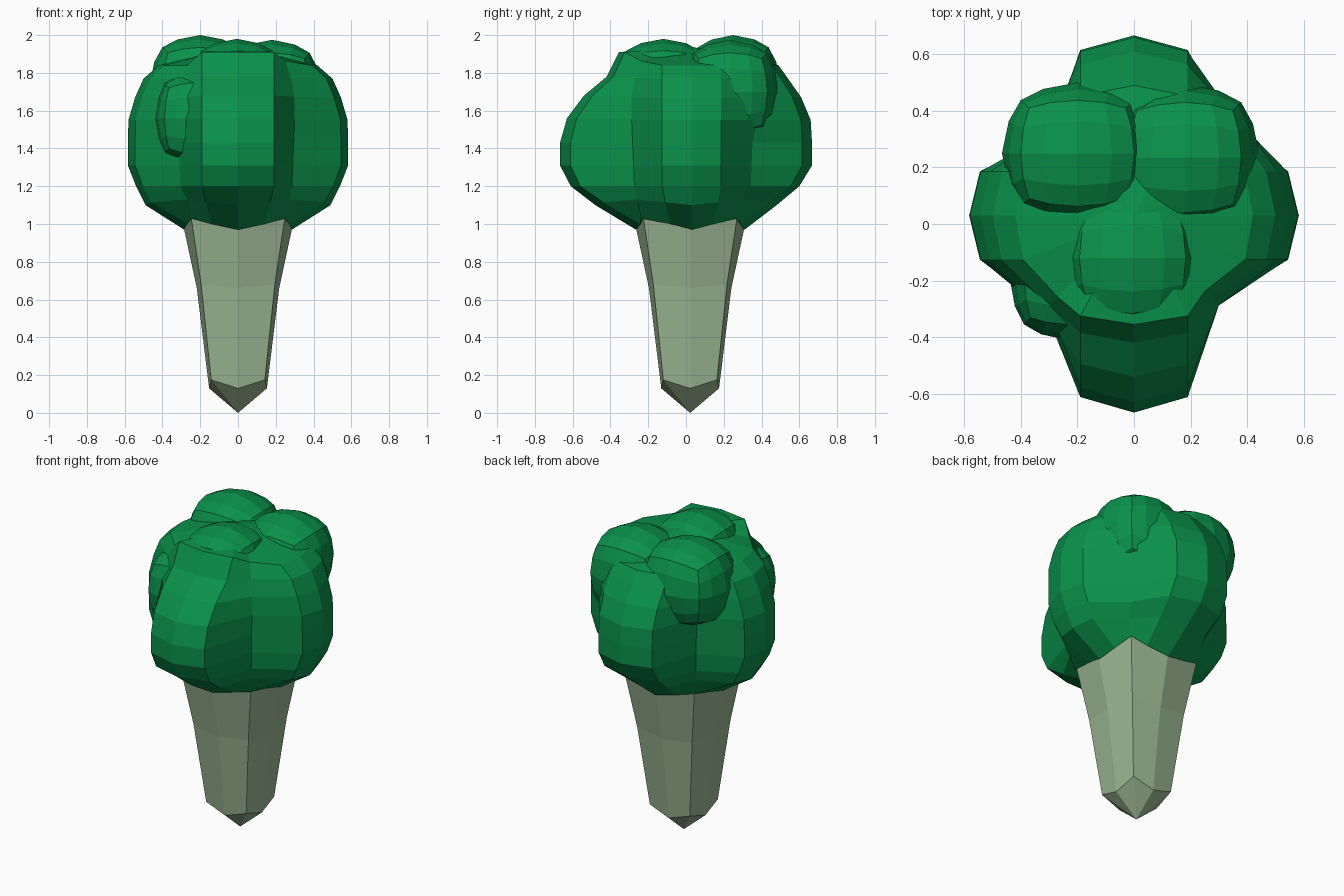
import bpy, bmesh, math
from mathutils import Vector

if "Cube" in bpy.data.objects:
    bpy.data.objects.remove(bpy.data.objects["Cube"])


def material(name, rgb):
    m = bpy.data.materials.new(name)
    m.diffuse_color = (*rgb, 1)
    m.use_nodes = True
    m.node_tree.nodes["Principled BSDF"].inputs["Base Color"].default_value = m.diffuse_color
    return m


leaf = material("leaf green", (0.003, 0.285, 0.07))
pale = material("pale stem", (0.33, 0.47, 0.29))


def add_object(name, bm, mat):
    bmesh.ops.recalc_face_normals(bm, faces=bm.faces)
    me = bpy.data.meshes.new(name)
    bm.to_mesh(me)
    bm.free()
    me.materials.append(mat)
    ob = bpy.data.objects.new(name, me)
    bpy.context.collection.objects.link(ob)
    return ob


def loft(bm, rings, bottom=None, top=None):
    vs = [[bm.verts.new(p) for p in r] for r in rings]
    n = len(vs[0])
    for a, b in zip(vs, vs[1:]):
        for i in range(n):
            j = (i + 1) % n
            bm.faces.new((a[i], a[j], b[j], b[i]))
    for ring, tip in ((vs[0], bottom), (vs[-1], top)):
        if tip:
            t = bm.verts.new(tip)
            for i in range(n):
                bm.faces.new((ring[i], ring[(i + 1) % n], t))


# Stem: squarish octagon, pointed at the base
CY = 0.022


def stem_ring(side, corner, z, zc):
    out = []
    for i in range(8):
        a = i * math.pi / 4
        if i % 2 == 0:
            out.append((side * math.cos(a), CY + side * math.sin(a), z))
        else:
            s = corner * math.sqrt(2)
            out.append((s * math.cos(a), CY + s * math.sin(a), zc))
    return out


bm = bmesh.new()
loft(bm, [stem_ring(0.153, 0.142, 0.13, 0.175),
          stem_ring(0.218, 0.195, 0.66, 0.68),
          stem_ring(0.286, 0.248, 0.975, 1.035)], bottom=(0, CY, 0))
add_object("stem", bm, pale)


# Crown body: four lobes with notches between; the front lobe rises highest (lift)
def crown_ring(z, sx, fy, by, n, w, dz, lift=0):
    k = 0.92
    ws = w * 0.82
    f, b = CY - fy, by - CY
    m = n + (0 if z < 1.15 else 0.035 if z < 1.5 else 0.055)
    l = n + (0 if z < 1.15 else 0.02)
    h = z + dz / 2
    right = [(sx, 0.03, z), (sx * 0.935, 0.03 + ws, h), (m, m + CY, z + dz)]
    back = [(w, CY + b * k, h), (0, by, z), (-w, CY + b * k, h), (-n, n + CY, z + dz)]
    left = [(-sx * 0.935, 0.03 + ws, h), (-sx, 0.03, z), (-sx * 0.935, 0.03 - ws, h),
            (-l, CY - l - 0.01, z + dz)]
    front = [(-w, CY - f * k, h + lift), (0, fy, z + lift), (w, CY - f * k, h + lift),
             (n, CY - n - 0.01, z + dz + lift / 3), (sx * 0.935, 0.03 - ws, h)]
    return right + back + left + front


profile = [(0.97, 0.285, -0.265, 0.31, 0.25, 0.14, 0.06),
           (1.10, 0.490, -0.48, 0.48, 0.27, 0.17, 0.03),
           (1.20, 0.540, -0.61, 0.60, 0.285, 0.19, 0),
           (1.31, 0.583, -0.667, 0.667, 0.29, 0.19, 0),
           (1.43, 0.583, -0.667, 0.667, 0.295, 0.19, 0),
           (1.55, 0.580, -0.63, 0.66, 0.30, 0.19, 0, 0.01),
           (1.67, 0.545, -0.54, 0.61, 0.30, 0.19, 0, 0.01),
           (1.77, 0.500, -0.42, 0.54, 0.28, 0.19, 0, 0.01),
           (1.84, 0.420, -0.355, 0.49, 0.25, 0.19, 0, 0.07)]
bm = bmesh.new()
loft(bm, [crown_ring(*p) for p in profile], (0, CY, 1.06), (0, CY, 1.94))
crown = add_object("crown", bm, leaf)


# Upper florets: boxy spheres merged into the crown
def floret(name, c, r):
    bm = bmesh.new()
    bmesh.ops.create_cube(bm, size=2)
    bmesh.ops.subdivide_edges(bm, edges=bm.edges[:], cuts=3, use_grid_fill=True)
    for v in bm.verts:
        d = v.co.normalized() * 0.85 + v.co * 0.15
        v.co = Vector([c[i] + r[i] * d[i] for i in range(3)])
    return add_object(name, bm, leaf)


florets = [
    floret("front_top_floret", (-0.005, -0.12, 1.73), (0.25, 0.26, 0.25)),
    floret("back_left_floret", (-0.20, 0.25, 1.74), (0.267, 0.25, 0.26)),
    floret("back_right_floret", (0.18, 0.235, 1.70), (0.265, 0.26, 0.275)),
    floret("front_left_floret", (-0.235, -0.19, 1.56), (0.205, 0.22, 0.25)),
]
for f in florets:
    mod = crown.modifiers.new(f.name, 'BOOLEAN')
    mod.operation = 'UNION'
    mod.solver = 'EXACT'
    mod.object = f
merged = bpy.data.meshes.new_from_object(
    crown.evaluated_get(bpy.context.evaluated_depsgraph_get()))
crown.modifiers.clear()
crown.data = merged
for f in florets:
    bpy.data.objects.remove(f)
